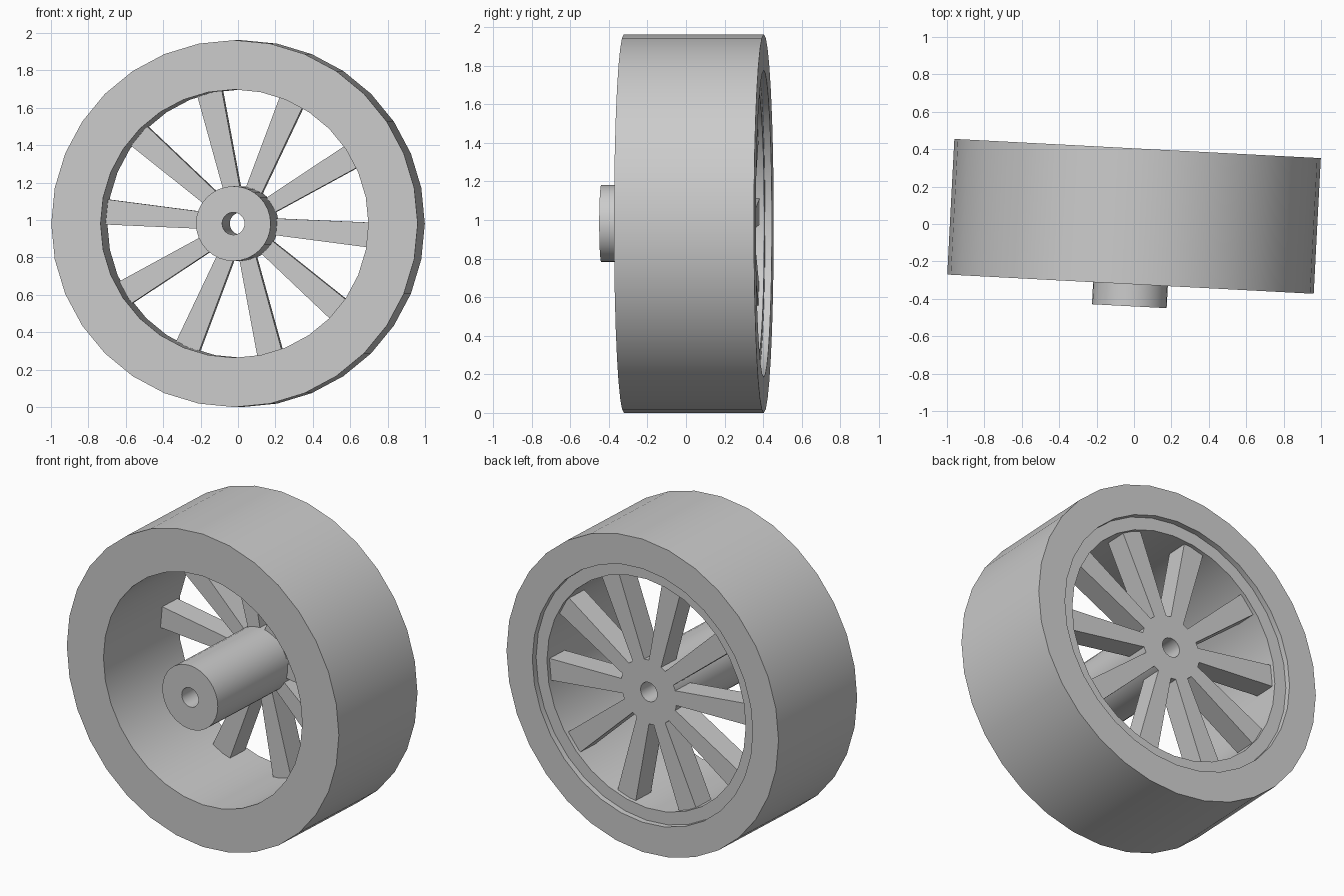
import bpy, bmesh
from math import sin, cos, pi, radians

cube = bpy.data.objects.get("Cube")
if cube:
    bpy.data.objects.remove(cube, do_unlink=True)

RADIUS = 0.981
YAW = radians(-3)

grey = bpy.data.materials.new("plain grey")
grey.use_nodes = True
grey.diffuse_color = (0.6, 0.6, 0.6, 1)
grey.node_tree.nodes["Principled BSDF"].inputs["Base Color"].default_value = (0.6, 0.6, 0.6, 1)


def finish(name, bm):
    """Turn the bmesh into a wheel part sharing the same axle line."""
    bmesh.ops.recalc_face_normals(bm, faces=bm.faces)
    mesh = bpy.data.meshes.new(name)
    bm.to_mesh(mesh)
    bm.free()
    mesh.materials.append(grey)
    ob = bpy.data.objects.new(name, mesh)
    bpy.context.collection.objects.link(ob)
    ob.location = (-0.002, 0, RADIUS)
    ob.rotation_euler.z = YAW
    bpy.ops.object.select_all(action='DESELECT')
    ob.select_set(True)
    bpy.context.view_layer.objects.active = ob
    bpy.ops.object.shade_smooth_by_angle(angle=radians(30))
    return ob


def lathe(name, profile, sides=32):
    """Revolve a closed (radius, y) profile around the y axis."""
    bm = bmesh.new()
    rings = []
    for i in range(sides):
        a = 2 * pi * i / sides
        rings.append([bm.verts.new((r * cos(a), y, r * sin(a))) for r, y in profile])
    n = len(profile)
    for i in range(sides):
        here, after = rings[i], rings[(i + 1) % sides]
        for j in range(n):
            k = (j + 1) % n
            bm.faces.new((here[j], here[k], after[k], after[j]))
    return finish(name, bm)


# Wide rim with a shallow recess around the back opening
front, back, ledge = -0.322, 0.404, 0.369
lathe("rim", [(RADIUS, front), (RADIUS, back), (0.795, back),
              (0.795, ledge), (0.717, ledge), (0.717, front)])

# Long hub with an axle hole
spoke_back, spoke_front = 0.345, 0.205
lathe("hub", [(0.2, -0.44), (0.2, spoke_back), (0.06, spoke_back), (0.06, -0.44)])

# Ten spokes widening toward the rim
bm = bmesh.new()
for i in range(10):
    a = radians(-5 + 36 * i)
    outline = [(0.192, -0.045), (0.73, -0.068), (0.73, 0.068), (0.192, 0.045)]
    verts = [bm.verts.new((r * cos(a) - w * sin(a), spoke_back, r * sin(a) + w * cos(a)))
             for r, w in outline]
    face = bm.faces.new(verts)
    extruded = bmesh.ops.extrude_face_region(bm, geom=[face], use_keep_orig=True)
    moved = [g for g in extruded["geom"] if isinstance(g, bmesh.types.BMVert)]
    bmesh.ops.translate(bm, verts=moved, vec=(0, spoke_front - spoke_back, 0))
finish("spokes", bm)
